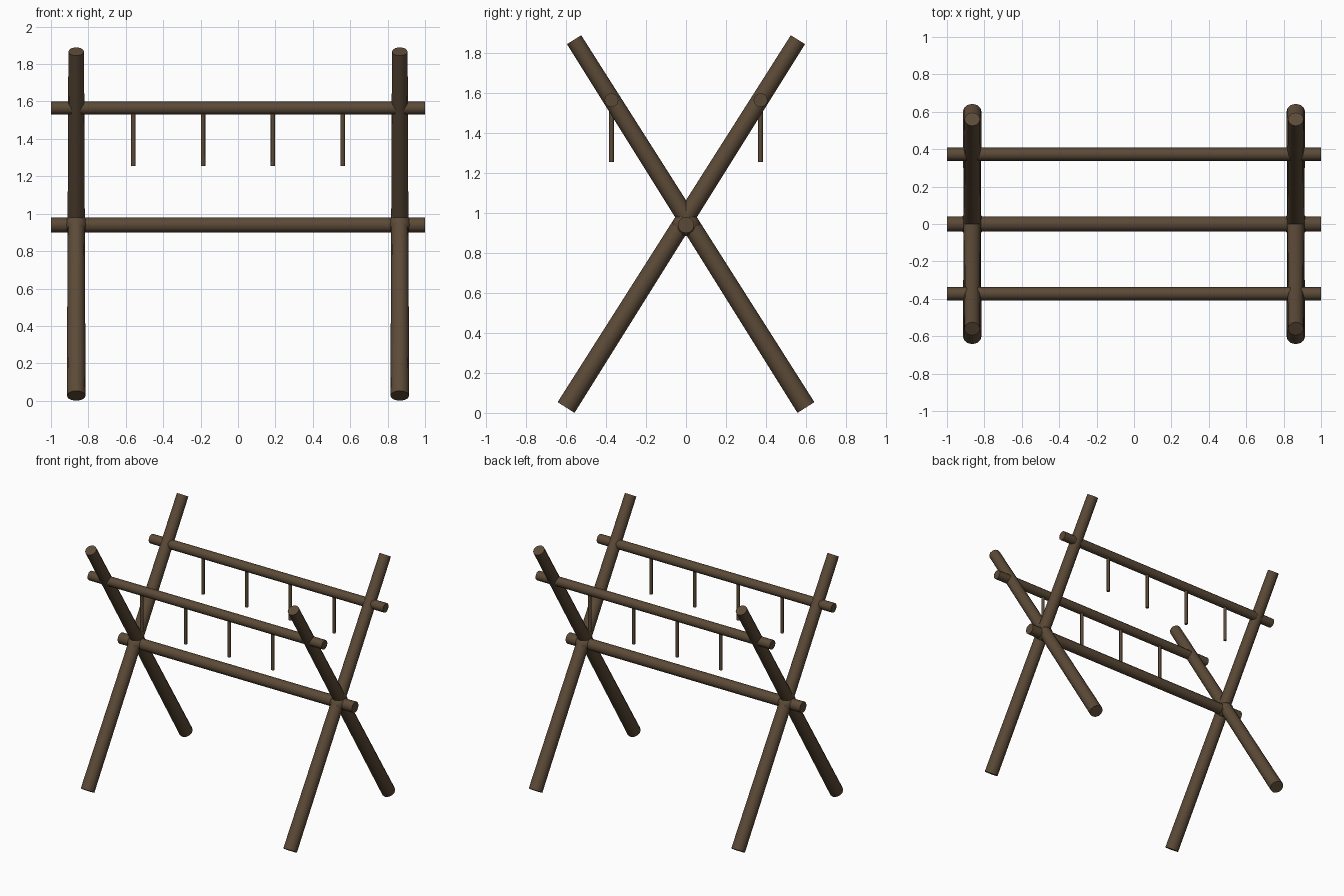
import bpy
import math
from mathutils import Vector

cube = bpy.data.objects.get("Cube")
if cube:
    bpy.data.objects.remove(cube, do_unlink=True)

wood = bpy.data.materials.new("dark_wood")
wood.use_nodes = True
color = (0.105, 0.068, 0.038, 1)
wood.diffuse_color = color
wood.node_tree.nodes["Principled BSDF"].inputs["Base Color"].default_value = color


def finish(name):
    obj = bpy.context.object
    obj.name = name
    obj.data.materials.append(wood)
    bpy.ops.object.shade_smooth_by_angle(angle=math.radians(50))
    return obj


def pole(name, start, end, r_start, r_end, sides=12):
    """Round, optionally tapered pole between two points."""
    a, b = Vector(start), Vector(end)
    bpy.ops.mesh.primitive_cone_add(
        vertices=sides, radius1=r_start, radius2=r_end, depth=(b - a).length,
        location=(a + b) / 2, rotation=(b - a).to_track_quat('Z', 'Y').to_euler())
    return finish(name)


LEG_X, RAIL_Z, RIDGE_Z = 0.865, 1.565, 0.94

for side, sx in (("left", 1), ("right", -1)):
    x = sx * LEG_X
    # Crossed, tapered legs
    for face, sy in (("front", -1), ("back", 1)):
        pole(f"{side}_{face}_leg", (x, sy * 0.6, 0.027), (x, -sy * 0.56, 1.867),
             0.05, 0.042)
    # Lashing knot at the crossing
    bpy.ops.mesh.primitive_uv_sphere_add(
        segments=8, ring_count=6, radius=1, location=(x, 0, RIDGE_Z))
    knot = bpy.context.object
    knot.rotation_euler.z = math.pi / 8
    bpy.ops.object.transform_apply(location=False, rotation=True, scale=False)
    knot.scale = (0.067, 0.077, 0.056)
    bpy.ops.object.transform_apply(location=False, rotation=False, scale=True)
    finish(f"{side}_lashing")

# Centre rail resting in the crossing
pole("centre_rail", (-1, 0, RIDGE_Z), (1, 0, RIDGE_Z), 0.041, 0.041)

# Upper rails with hanging pegs
for face, sy in (("front", -1), ("back", 1)):
    y = sy * 0.373
    pole(f"{face}_upper_rail", (-1, y, RAIL_Z), (1, y, RAIL_Z), 0.035, 0.035)
    for i in range(4):
        px = (i - 1.5) * 0.373
        pole(f"{face}_peg_{i + 1}", (px, y, 1.255), (px, y, RAIL_Z), 0.012, 0.012, 8)
